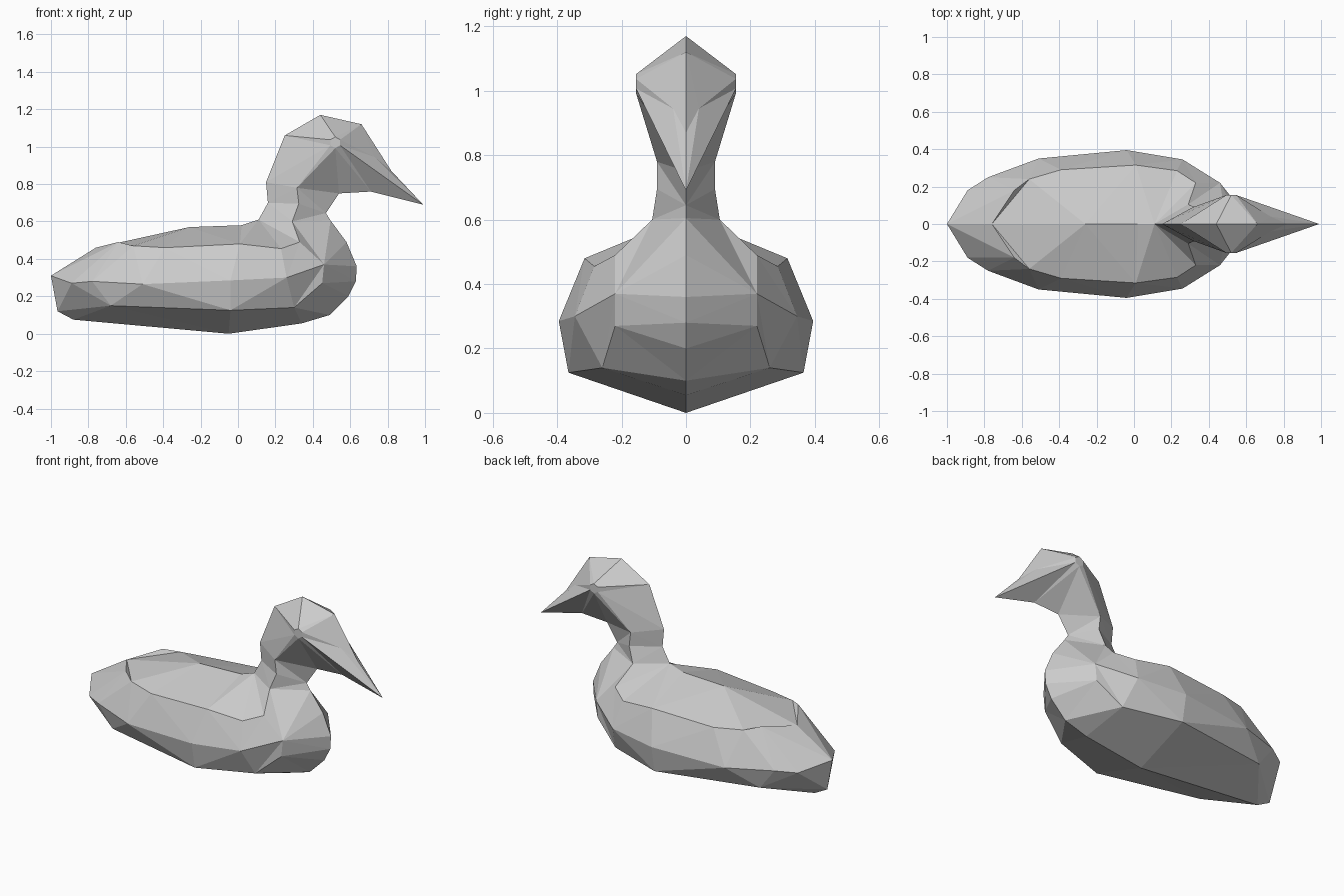
import bpy
import bmesh
from math import sin, cos, radians
from mathutils import Vector

start_cube = bpy.data.objects.get("Cube")
if start_cube:
    bpy.data.objects.remove(start_cube, do_unlink=True)

grey = bpy.data.materials.new("plain grey")
grey.use_nodes = True
grey.diffuse_color = (0.6, 0.6, 0.6, 1)
grey.node_tree.nodes["Principled BSDF"].inputs["Base Color"].default_value = grey.diffuse_color


def centre(x, z):
    """Point on the plane of symmetry."""
    return Vector((x, 0, z))


def side(x, y, z):
    """Point on the left half of the bird."""
    return Vector((x, y, z))


def bridge(bm, first, second):
    """Join two rails of equal length; repeated points give triangles."""
    for i in range(len(first) - 1):
        corners = []
        for point in (first[i], first[i + 1], second[i + 1], second[i]):
            if point not in corners:
                corners.append(point)
        if len(corners) > 2:
            bm.faces.new([bm.verts.new(p) for p in corners])


def finish(bm, name):
    """Mirror the half across y, weld it and make a flat-shaded object."""
    for face in list(bm.faces):
        flipped = [bm.verts.new((v.co.x, -v.co.y, v.co.z)) for v in face.verts]
        bm.faces.new(flipped[::-1])
    bmesh.ops.remove_doubles(bm, verts=bm.verts[:], dist=0.0005)
    bmesh.ops.triangulate(bm, faces=[f for f in bm.faces if len(f.verts) == 4])
    bmesh.ops.recalc_face_normals(bm, faces=bm.faces[:])
    mesh = bpy.data.meshes.new(name)
    bm.to_mesh(mesh)
    bm.free()
    mesh.materials.append(grey)
    obj = bpy.data.objects.new(name, mesh)
    bpy.context.collection.objects.link(obj)


# Neck rings: back, side and front of each
neck_base = [centre(.11, .61), side(.29, .105, .6), centre(.495, .605)]
neck_middle = [centre(.16, .7), side(.325, .09, .695), centre(.47, .645)]
neck_top = [centre(.15, .81), side(.315, .09, .78), centre(.54, .75)]

# Body rails, from tail to breast
tail = centre(-1, .31)
rump = centre(-.76, .46)
nape = neck_base[0]
spine = [tail, rump, rump, centre(-.26, .57), centre(.02, .58), nape, nape, nape]
wing = [tail, side(-.64, .18, .49), side(-.56, .24, .47), side(-.39, .29, .46),
        side(.01, .315, .48), side(.23, .285, .455), side(.33, .22, .49), neck_base[1]]
breast_high = side(.46, .22, .37)
breast_low = side(.45, .22, .27)
flank = [tail, side(-.89, .18, .27), side(-.78, .25, .28), side(-.51, .35, .265),
         side(-.04, .395, .285), side(.26, .345, .3), breast_high, breast_high]
flank_low = flank[:-1] + [breast_low]
stern = centre(-.965, .12)
stern_side = side(-.68, .25, .15)
chest_side = side(.3, .26, .14)
chine = [stern, stern, stern_side, stern_side, side(-.04, .365, .125),
         chest_side, chest_side, chest_side]
heel = centre(-.88, .075)
fore = centre(.34, .055)
keel = [stern, heel, heel, heel, centre(-.05, 0), fore, fore, fore]

body = bmesh.new()
bridge(body, spine, wing)
bridge(body, wing, flank)
bridge(body, flank_low, chine)
bridge(body, chine, keel)

# Rounded breast
breast_edge = [neck_base[1], breast_high, breast_high, breast_low,
               breast_low, chest_side, fore]
breast_front = [neck_base[2], centre(.58, .49), centre(.635, .36), centre(.63, .28),
                centre(.59, .2), centre(.49, .1), fore]
bridge(body, breast_edge, breast_front)
finish(body, "body")

# Neck
neck = bmesh.new()
bridge(neck, neck_base, neck_middle)
bridge(neck, neck_middle, neck_top)
finish(neck, "neck")

# Head and bill: facets fanning out from a small six-sided eye
eye = {}
for angle in range(-150, 180, 60):
    a = radians(angle)
    eye[angle] = side(.52 + .03 * cos(a), .155, 1.022 + .03 * sin(a))

forehead = centre(.66, 1.12)
bill_ridge = centre(.82, .87)
bill_tip = centre(.99, .69)
bill_fold = side(.73, .04, .945)
fan = [
    (neck_top[1], -150), (neck_top[0], -150), (centre(.25, 1.06), 150),
    (centre(.44, 1.17), 90), (forehead, 30), (bill_fold, 30),
    (bill_fold, -30), (bill_tip, -30), (centre(.71, .76), -90),
    (neck_top[2], -90), (neck_top[1], -90), (neck_top[1], -150),
]
head = bmesh.new()
bridge(head, [p for p, angle in fan], [eye[angle] for p, angle in fan])
bridge(head, [forehead, bill_ridge, bill_tip], [bill_fold] * 3)
head.faces.new([head.verts.new(p) for p in eye.values()])
finish(head, "head")
